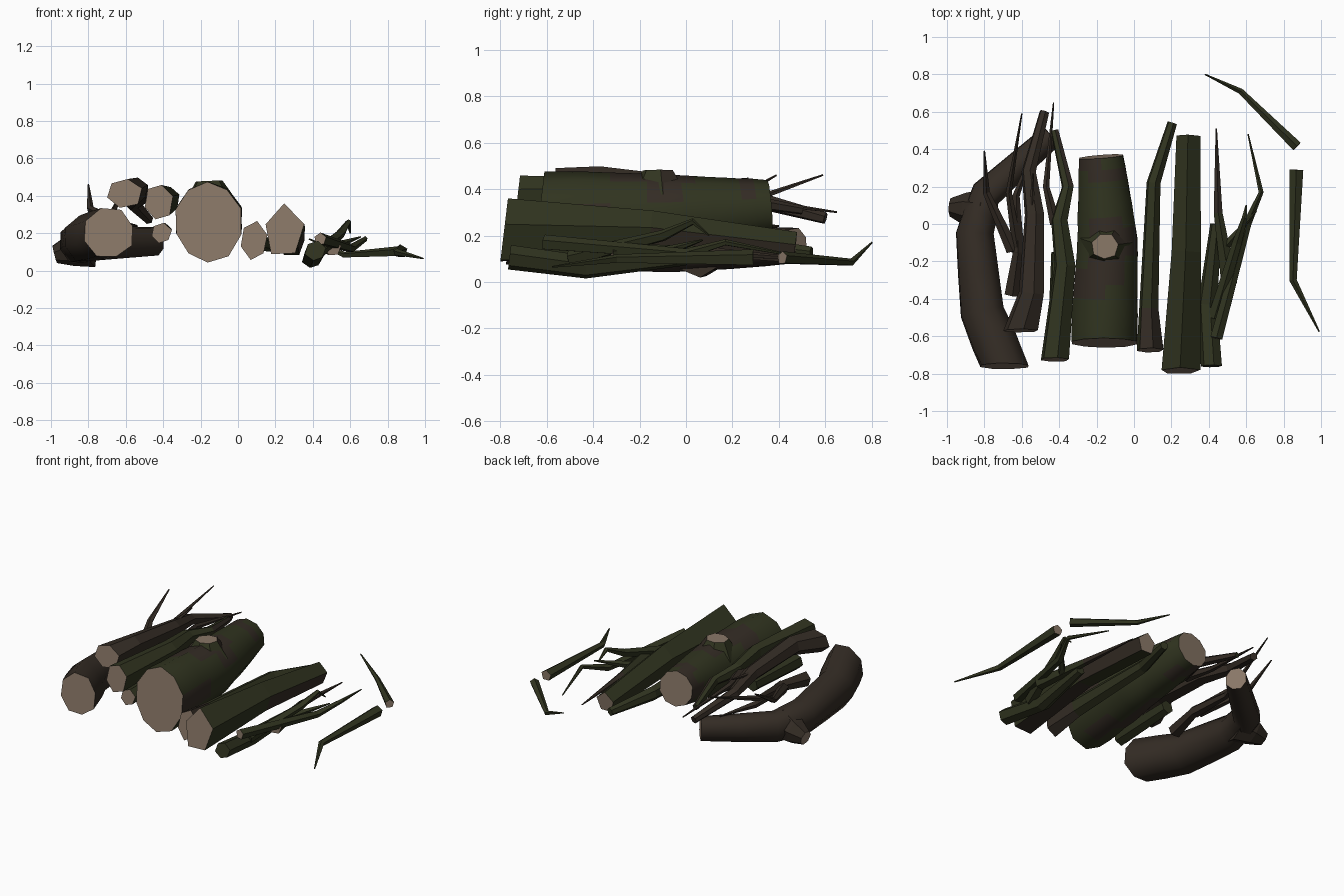
import bpy, bmesh, math, random
from mathutils import Vector, noise

if "Cube" in bpy.data.objects:
    bpy.data.objects.remove(bpy.data.objects["Cube"])

random.seed(4)


def mat(name, c):
    m = bpy.data.materials.new(name)
    m.diffuse_color = (*c, 1)
    m.use_nodes = True
    m.node_tree.nodes["Principled BSDF"].inputs["Base Color"].default_value = m.diffuse_color
    return m


MATS = [mat("brown_bark", (0.034, 0.025, 0.018)),
        mat("mossy_bark", (0.030, 0.034, 0.014)),
        mat("cut_wood", (0.25, 0.185, 0.135))]


def log(name, path, r0, r1, sides=6, tall=(1.0, 1.0), steps=1, moss=0.0, cut=(True, False),
        flat=True, turn=0.3, jitter=0.06, bend=1.0, smooth=False):
    """Sweep a rough ring along (x, y, z) points, tapering r0 to r1; moss patches by noise."""
    P = [Vector(p) for p in path]
    pos = []
    for a, b in zip(P, P[1:]):
        pos += [a.lerp(b, i / steps) for i in range(steps)]
    pos.append(P[-1])
    last = len(pos) - 1
    bm = bmesh.new()
    rings = []
    wob = [1 + random.uniform(-jitter, jitter) * 1.5 for _ in range(sides)]
    for i, p in enumerate(pos):
        n = (pos[min(i + 1, last)] - pos[max(i - 1, 0)]).normalized()
        if i == 0 and flat:                      # sawn nearly square to the front
            n = Vector((0, 1, -.12)).normalized()
        up = Vector((0, 0, 1)) if abs(n.z) < 0.9 else Vector((0, 1, 0))
        u = n.cross(up).normalized()
        v = u.cross(n)
        t = i / last
        rad = r0 + (r1 - r0) * t ** bend
        high = tall[0] + (tall[1] - tall[0]) * t
        ring = []
        for k in range(sides):
            a = 2 * math.pi * k / sides + turn
            r = rad * wob[k] * (1 + random.uniform(-jitter, jitter) * 0.5)
            co = p + u * math.cos(a) * r + v * math.sin(a) * r * high
            co.z = max(co.z, 0)
            ring.append(bm.verts.new(co))
        rings.append(ring)
    for A, B in zip(rings, rings[1:]):
        for k in range(sides):
            j = (k + 1) % sides
            f = bm.faces.new((A[k], A[j], B[j], B[k]))
            f.material_index = int(noise.noise(f.calc_center_median() * 5) < moss)
            f.smooth = smooth
    bark = 1 if moss > 0 else 0
    bm.faces.new(rings[0][::-1]).material_index = 2 if cut[0] else bark
    bm.faces.new(rings[-1]).material_index = 2 if cut[1] else bark
    bmesh.ops.recalc_face_normals(bm, faces=bm.faces)
    me = bpy.data.meshes.new(name)
    bm.to_mesh(me)
    bm.free()
    for m in MATS:
        me.materials.append(m)
    ob = bpy.data.objects.new(name, me)
    bpy.context.collection.objects.link(ob)


# Thick log in the middle with its sawn knot
log("main_log", [(-.163, -.635, .262), (-.145, -.08, .285), (-.178, .36, .32)], .183, .122,
    sides=10, tall=(1.2, 1.0), steps=7, moss=.25, cut=(True, True), jitter=.03, bend=1.8,
    turn=math.pi / 10 * 5, smooth=True)
log("main_log_knot", [(-.15, -.12, .37), (-.155, -.12, .48)], .14, .07,
    sides=7, moss=.5, cut=(False, True), flat=False, jitter=.03)

# Bent log on the left, with back fork and stub
log("bent_log", [(-.69, -.76, .2), (-.81, -.47, .17), (-.85, -.05, .15), (-.79, .16, .145),
                 (-.44, .47, .155)], .137, .068,
    sides=8, tall=(1.0, 1.15), steps=2, moss=-1, cut=(True, True), jitter=.03, bend=1.2, smooth=True)
log("bent_log_stub", [(-.80, .06, .14), (-.90, .085, .11), (-.98, .09, .09)], .125, .05,
    sides=7, moss=-1, cut=(False, True), flat=False, jitter=.03)

# Straight branch on the right, sawn at both ends
log("straight_right_branch", [(.245, -.785, .205), (.275, -.15, .205), (.287, .47, .14)], .108, .068,
    sides=5, tall=(1.3, 1.0), moss=.25, cut=(True, True), bend=.6)

# Branches: name, start and end radius, front stretch, moss, path
for name, r0, r1, tall, moss, path in [
    ("upper_left_branch", .095, .026, .85, -1, [(-.61, -.57, .415), (-.55, -.37, .44), (-.535, .05, .4),
                                                (-.565, .28, .36), (-.48, .6, .275)]),
    ("upper_inner_branch", .076, .02, 1.3, .2, [(-.425, -.725, .368), (-.37, -.22, .385), (-.4, .02, .38),
                                                (-.355, .2, .36), (-.425, .5, .31)]),
    ("lower_inner_branch", .056, .045, 1, .2, [(-.41, -.62, .2), (-.4, -.15, .21)]),
    ("slim_right_branch", .07, .025, 1.4, .4, [(.085, -.675, .16), (.08, -.45, .165), (.105, .22, .155),
                                               (.205, .54, .125)]),
]:
    log(name, path, r0, r1, tall=(tall, 1), moss=moss, bend=.75)
log("low_right_branch", [(.415, -.76, .105), (.395, -.43, .062), (.44, .0, .1)], .055, .03,
    moss=.4, cut=(False, False), bend=2.5)

# Thin twigs: start radius, then path; all taper to a point
for i, (r, path) in enumerate([
    (.048, [(-.65, -.38, .23), (-.62, -.15, .26), (-.67, .17, .31), (-.6, .59, .46)]),
    (.034, [(-.65, -.14, .26), (-.79, .17, .33), (-.8, .39, .46)]),
    (.038, [(-.62, -.15, .26), (-.63, .15, .25), (-.54, .4, .24)]),
    (.034, [(-.42, 0, .37), (-.47, .2, .36), (-.43, .65, .3)]),
    (.022, [(-.55, -.02, .4), (-.54, .27, .445)]),
    (.036, [(.44, -.61, .17), (.605, 0, .12), (.68, .17, .17), (.61, .48, .11)]),
    (.046, [(.51, -.32, .12), (.45, .06, .13), (.44, .51, .1)]),
    (.038, [(.43, -.5, .1), (.55, -.1, .2), (.59, .03, .26), (.6, .1, .2)]),
    (.026, [(.49, -.12, .12), (.655, .07, .18)]),
    (.03, [(.872, .415, .105), (.57, .71, .085), (.38, .8, .17)]),      # loose on the ground
    (.036, [(.868, .29, .105), (.85, -.3, .1), (.99, -.575, .065)]),    # loose on the ground
]):
    log(f"twig_{i + 1}", path, r, .004, sides=5, moss=.3 if i > 4 else -1,
        cut=(i in (5, 6, 9, 10), False), flat=False)
